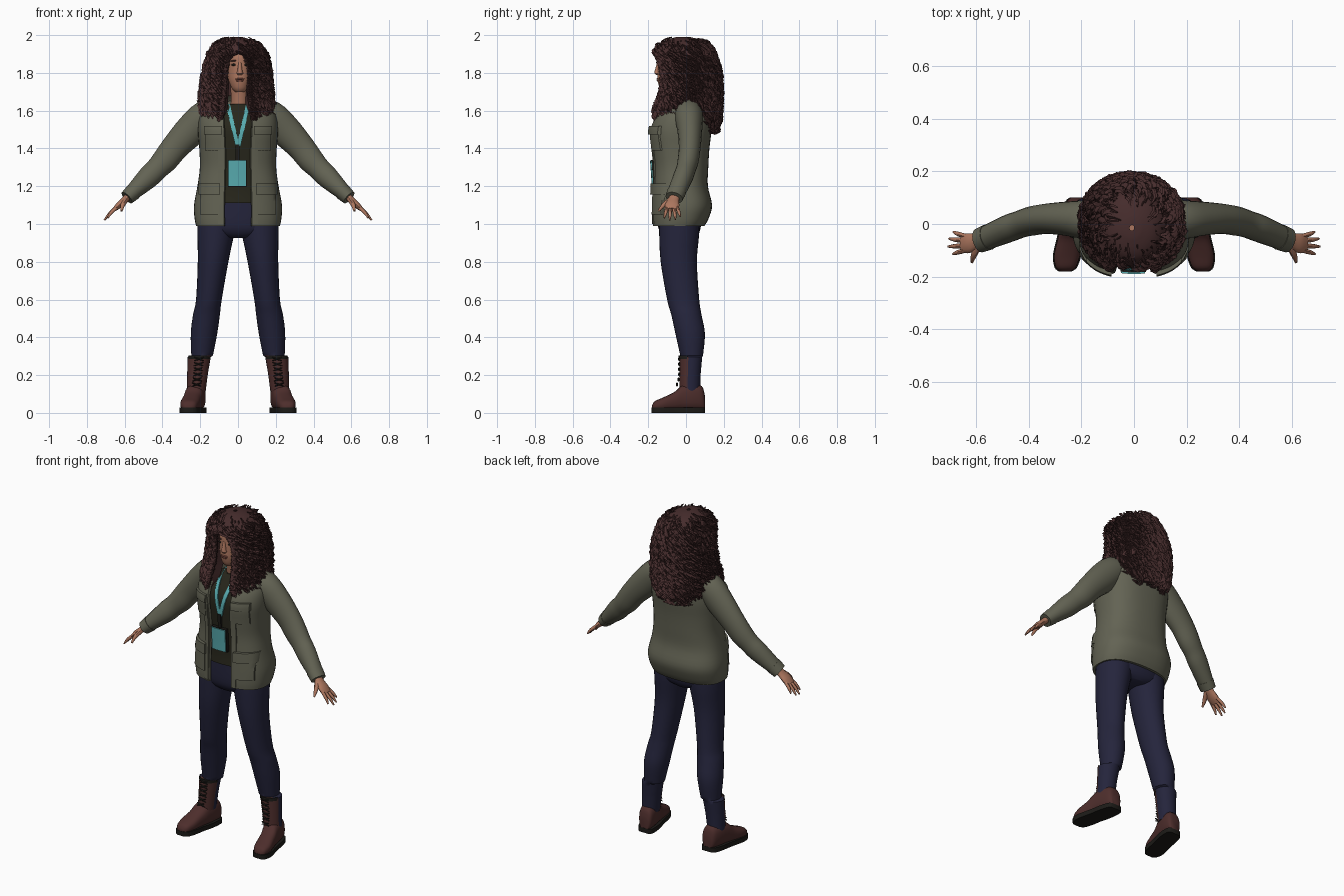
import bpy, bmesh, math, random
from mathutils import Vector

if "Cube" in bpy.data.objects:
    bpy.data.objects.remove(bpy.data.objects["Cube"])

random.seed(4)


def mat(name, *rgb):
    m = bpy.data.materials.new(name)
    m.diffuse_color = (*rgb, 1)
    m.use_nodes = True
    m.node_tree.nodes["Principled BSDF"].inputs["Base Color"].default_value = m.diffuse_color
    return m


SKIN = mat("skin", .42, .185, .115)
HAIR = mat("dark_auburn", .06, .025, .025)
OLIVE = mat("olive_cloth", .125, .125, .088)
SHIRT = mat("dark_green_cloth", .02, .019, .011)
NAVY = mat("navy_denim", .018, .018, .045)
LEATHER = mat("oxblood_leather", .075, .027, .025)
TEAL = mat("teal", .1, .42, .44)
BLACK = mat("near_black", .012, .011, .009)
LIP = mat("lip", .25, .085, .06)


def finish(name, bm, *mats):
    bmesh.ops.recalc_face_normals(bm, faces=bm.faces)
    me = bpy.data.meshes.new(name)
    bm.to_mesh(me)
    bm.free()
    for m in mats:
        me.materials.append(m)
    ob = bpy.data.objects.new(name, me)
    bpy.context.collection.objects.link(ob)
    bpy.ops.object.select_all(action='DESELECT')
    ob.select_set(True)
    bpy.context.view_layer.objects.active = ob
    bpy.ops.object.shade_smooth_by_angle(angle=math.radians(45))
    return ob


def skin_rings(bm, rings):
    rows = [[bm.verts.new(p) for p in r] for r in rings]
    for a, b in zip(rows, rows[1:]):
        for i in range(len(a)):
            j = (i + 1) % len(a)
            bm.faces.new((a[i], a[j], b[j], b[i]))
    bm.faces.new(rows[0])
    bm.faces.new(rows[-1])


def loft(name, rings, *mats):
    bm = bmesh.new()
    skin_rings(bm, rings)
    return finish(name, bm, *mats)


def resample(pts, k=4):
    """Smooth curve through tuples of any length."""
    out = []
    for i in range(len(pts) - 1):
        q = [pts[max(i - 1, 0)], pts[i], pts[i + 1], pts[min(i + 2, len(pts) - 1)]]
        for s in range(k):
            t = s / k
            out.append(tuple(b + .5 * t * (c - a + t * (2*a - 5*b + 4*c - d + t * (3*(b - c) + d - a)))
                             for a, b, c, d in zip(*q)))
    return out + [tuple(pts[-1])]


def pw(v, p):
    return math.copysign(abs(v) ** (2 / p), v)


def point(z, cx, cy, rx, ry, a, p=2):
    return Vector((cx + rx * pw(math.sin(a), p), cy - ry * pw(math.cos(a), p), z))


def oval(z, cx, cy, rx, ry, p=2, n=28):
    return [point(z, cx, cy, rx, ry, 2 * math.pi * i / n, p) for i in range(n)]


def gap(rx, w, p=2):
    return math.asin(min(max(w, 0) / rx, .95) ** (p / 2))


def open_ring(z, cx, cy, rx, ry, w, thick, p=2, n=40):
    """Ring split at the front by a gap of half width w."""
    a0 = gap(rx, w, p)
    angs = [a0 + (2 * math.pi - 2 * a0) * i / n for i in range(n + 1)]
    ix, iy = max(rx * .3, rx - thick), max(ry * .3, ry - thick)
    return ([point(z, cx, cy, rx, ry, a, p) for a in angs]
            + [point(z, cx, cy, ix, iy, a, p) for a in reversed(angs)])


def level(levels, z):
    z = min(max(z, levels[0][0]), levels[-1][0])
    for a, b in zip(levels, levels[1:]):
        if z <= b[0]:
            t = (z - a[0]) / (b[0] - a[0])
            return [u + (v - u) * t for u, v in zip(a, b)]


def patch(name, levels, x0, x1, z0, z1, off, m, p=2.5, shift=lambda z: 0, n=6):
    """Thin plate lying on the front of a lofted body."""
    def y(x, z):
        _, cx, cy, rx, ry = level(levels, z)[:5]
        return cy - ry * max(0, 1 - min(abs(x - cx) / rx, 1) ** p) ** (1 / p)
    rings = []
    for i in range(n + 1):
        z = z0 + (z1 - z0) * i / n
        xs = [x0 + (x1 - x0) * j / n + shift(z) for j in range(n + 1)]
        rings.append([(x, y(x, z) - off, z) for x in xs] + [(x, y(x, z) + .003, z) for x in reversed(xs)])
    return loft(name, rings, m)


def tube(name, path, s, m, n=14, k=4):
    path = resample(path, k)
    P = [Vector(q[:3]) for q in path]
    rings = []
    for i, q in enumerate(path):
        t = (P[min(i + 1, len(P) - 1)] - P[max(i - 1, 0)]).normalized()
        a = (Vector((0, 1, 0)) - t * t.y).normalized()
        b = t.cross(a)
        ring = [P[i] + a * math.cos(2*math.pi*j/n) * q[3] + b * math.sin(2*math.pi*j/n) * q[4] for j in range(n)]
        rings.append([(v.x * s, v.y, v.z) for v in ring])
    return loft(name, rings, m)


def blob(name, loc, size, m, rot=0):
    bm = bmesh.new()
    bmesh.ops.create_uvsphere(bm, u_segments=20, v_segments=12, radius=1)
    ob = finish(name, bm, m)
    ob.location, ob.scale, ob.rotation_euler = loc, size, (0, rot, 0)
    return ob


# Jacket body, open at the front: z, cx, cy, rx, ry, gap
jacket = resample([(.99, 0, -.04, .222, .138, .075), (1.03, 0, -.03, .23, .15, .075),
                   (1.1, 0, -.02, .233, .158, .075), (1.2, 0, -.03, .215, .146, .072),
                   (1.3, 0, -.028, .202, .146, .07), (1.4, 0, -.03, .205, .154, .07),
                   (1.5, 0, -.028, .212, .163, .075), (1.58, 0, -.015, .2, .145, .08),
                   (1.64, 0, 0, .15, .112, .085), (1.68, .005, 0, .1, .085, .08)])
loft("jacket_body", [open_ring(*l, .015, 2.5) for l in jacket], OLIVE)
blob("jacket_hood", (0, .085, 1.57), (.15, .068, .085), OLIVE)

# Shirt, hips and neck
shirt = resample([(1.11, 0, -.03, .185, .132), (1.2, 0, -.03, .178, .126), (1.4, 0, -.03, .178, .138),
                  (1.52, 0, -.03, .165, .137), (1.6, .005, -.018, .115, .1), (1.635, .008, -.022, .065, .07)])
loft("shirt", [oval(*l, 2.3) for l in shirt], SHIRT)
loft("hips", [oval(*l, 2.3) for l in resample([(.925, 0, -.03, .06, .075), (.95, 0, -.033, .17, .1),
     (1.0, 0, -.035, .2, .115), (1.13, 0, -.035, .178, .118)])], NAVY)
loft("neck", [oval(1.58, .008, -.03, .052, .052), oval(1.66, .01, -.04, .047, .05),
              oval(1.74, .01, -.05, .05, .055)], SKIN)

# Badge on a neck strap
for s in (1, -1):
    patch("lanyard_strap", shirt, -.011, .011, 1.41, 1.635, .008, TEAL, 2.3,
          lambda z: s * .055 * (z - 1.4) / .24)
patch("lanyard_clip", shirt, -.012, .008, 1.33, 1.42, .012, BLACK, 2.3)
patch("badge", shirt, -.05, .042, 1.2, 1.335, .026, TEAL, 2.3)
patch("badge_holder", shirt, -.052, .046, 1.197, 1.338, .02, BLACK, 2.3)

# Head and face
loft("head", [oval(z, .01, *l) for z, *l in resample([
    (1.7, -.1, .025, .026), (1.72, -.092, .043, .048), (1.76, -.072, .06, .078), (1.8, -.06, .068, .09),
    (1.85, -.05, .073, .1), (1.9, -.045, .072, .1), (1.95, -.03, .05, .07)])], SKIN)
loft("nose", [oval(z, .01, *l, n=12) for z, *l in [(1.788, -.148, .01, .008), (1.798, -.15, .018, .016),
     (1.81, -.15, .013, .016), (1.855, -.145, .008, .008)]], SKIN)
blob("upper_lip", (.01, -.148, 1.768), (.024, .008, .005), LIP)
blob("lower_lip", (.01, -.147, 1.759), (.02, .008, .006), LIP)
for s in (1, -1):
    blob("eye", (.01 + s * .031, -.14, 1.843), (.014, .005, .006), BLACK)
    blob("eyebrow", (.01 + s * .032, -.141, 1.864), (.021, .006, .004), HAIR, s * .12)

# Hair mass with a face opening
hair = resample([(1.5, -.005, .01, .14, .15, .09), (1.54, -.005, 0, .178, .172, .09),
                 (1.6, -.006, 0, .19, .177, .08), (1.7, -.008, .022, .182, .158, .068),
                 (1.8, -.005, .022, .17, .152, .063), (1.88, -.003, 0, .152, .153, .05),
                 (1.905, -.003, -.01, .142, .152, 0), (1.95, -.005, -.01, .11, .128, 0),
                 (1.975, -.006, -.012, .075, .09, 0), (1.99, -.008, -.015, .03, .035, 0)], 3)
loft("hair_mass", [open_ring(*l, .07) for l in hair], HAIR)

# Spiral locks hanging over the hair mass
bm = bmesh.new()
for _ in range(1000):
    z0, a0 = random.uniform(1.57, 1.987), random.uniform(0, 2 * math.pi)
    length, turns = random.uniform(.07, .14), random.uniform(1.5, 2.8)
    h, r, ph = random.uniform(.008, .014), random.uniform(.006, .009), random.uniform(0, 6.3)
    drift = random.uniform(-.15, .15)
    pts, outs = [], []
    for i in range(15):
        f = i / 14
        z = max(z0 - f * length, 1.5 - f * .02)
        l = level(hair, z)
        g = gap(l[3], l[5])
        a = min(max(a0 + drift * f, g), 2 * math.pi - g)
        o, t = Vector((math.sin(a), -math.cos(a), 0)), Vector((math.cos(a), math.sin(a), 0))
        w = ph + f * turns * 2 * math.pi
        base = point(z, *l[1:5], a)
        pts.append(base + o * h * (.4 + math.cos(w)) + t * h * math.sin(w) + Vector((0, 0, h * .5 * math.cos(w))))
        outs.append(o)
    rings = []
    for i, q in enumerate(pts):
        t = (pts[min(i + 1, 14)] - pts[max(i - 1, 0)]).normalized()
        u = (outs[i] - t * t.dot(outs[i])).normalized()
        v = t.cross(u)
        rr = r * (1 - .6 * abs(2 * i / 14 - 1) ** 3)
        rings.append([q + (u * math.cos(c) + v * math.sin(c)) * rr for c in (0, 2.094, 4.189)])
    skin_rings(bm, rings)
finish("hair_curls", bm, HAIR)

for s in (1, -1):
    # Pockets and plackets
    def plate(name, x0, x1, *rest):
        patch(name, jacket, *sorted((s * x0, s * x1)), *rest, OLIVE)
    plate("chest_pocket", .09, .175, 1.39, 1.51, .008)
    plate("chest_pocket_flap", .085, .18, 1.475, 1.52, .016)
    plate("lower_pocket", .1, .2, 1.05, 1.19, .01)
    plate("lower_pocket_flap", .095, .208, 1.155, 1.215, .02)
    plate("front_placket", .078, .105, 1.0, 1.5, .005)

    # Sleeve and cuff
    tube("sleeve", [(.09, .01, 1.6, .07, .068), (.17, .015, 1.57, .075, .085), (.25, .02, 1.495, .066, .084),
                    (.33, .02, 1.41, .058, .073), (.385, .012, 1.34, .056, .068), (.43, 0, 1.292, .052, .06),
                    (.48, -.018, 1.242, .052, .058), (.585, -.062, 1.142, .045, .036)], s, OLIVE, 20)
    tube("cuff", [(.555, -.05, 1.17, .05, .045), (.588, -.063, 1.139, .047, .039)], s, OLIVE, 20, 1)

    # Hand
    tube("palm", [(.57, -.056, 1.157, .026, .02), (.6, -.066, 1.127, .03, .018),
                  (.63, -.073, 1.1, .038, .017), (.655, -.075, 1.076, .034, .011)], s, SKIN)
    for y0, y1, x1, z1 in ((-.047, -.03, .688, 1.04), (-.064, -.056, .705, 1.024),
                           (-.083, -.086, .708, 1.02), (-.1, -.115, .69, 1.032)):
        tube("finger", [(.64, y0, 1.09, .009, .01), ((.65 + x1) / 2, (y0 + y1) / 2, (1.09 + z1) / 2, .009, .009),
                        (x1, y1, z1, .004, .004)], s, SKIN, 8)
    tube("thumb", [(.592, -.08, 1.13, .016, .014), (.61, -.118, 1.1, .012, .012),
                   (.617, -.146, 1.068, .005, .005)], s, SKIN, 8)

    # Trouser leg with the leather boot front below the knee
    leg = resample([(.21, .214, .022, .055, .056), (.297, .205, .026, .061, .06)]) + resample([
        (.303, .19, .03, .057, .06), (.42, .18, .022, .07, .078), (.52, .167, .002, .071, .08),
        (.6, .154, -.015, .068, .085), (.8, .132, -.038, .081, .096), (.95, .117, -.036, .098, .106),
        (1.03, .107, -.035, .108, .107)])
    leg.insert(0, (.11, .222, .02, .05, .054))
    ob = loft("leg", [oval(z, s * x, *r) for z, x, *r in leg], NAVY, LEATHER)
    for f in ob.data.polygons:
        if f.center.z < .3 and f.normal.y < -.25:
            f.material_index = 1

    # Boot foot and sole: y, cx, half width, top
    foot = resample([(-.18, .262, .018, .04), (-.165, .26, .038, .062), (-.12, .255, .05, .082),
                     (-.06, .243, .049, .112), (-.02, .233, .05, .145), (.04, .222, .05, .155),
                     (.085, .215, .042, .14), (.1, .213, .028, .09)])
    circ = [2 * math.pi * i / 20 for i in range(20)]
    loft("boot_foot", [[(s * (x + w * pw(math.cos(c), 2.6)), y, .012 + (h - .012) * (.5 + .5 * pw(math.sin(c), 2.6)))
                        for c in circ] for y, x, w, h in foot], LEATHER)
    loft("boot_sole", [[(s * (x + k * (w + .004)), y * 1.01, z) for k, z in ((-1, 0), (1, 0), (1, .028), (-1, .028))]
                       for y, x, w, h in foot], BLACK)

    # Laces and dark boot collar
    for i in range(6):
        z = .15 + i * .027
        for d in (1, -1):
            blob("lace", (s * (.221 - (z - .12) * .09), -.036 - max(0, .19 - z) * .3, z),
                 (.028, .006, .004), BLACK, d * .35)
    patch("boot_collar", [(.28, s * .206, .026, .061, .06), (.305, s * .204, .026, .061, .06)],
          s * .204 - .058, s * .204 + .058, .284, .303, .005, BLACK, 2)
